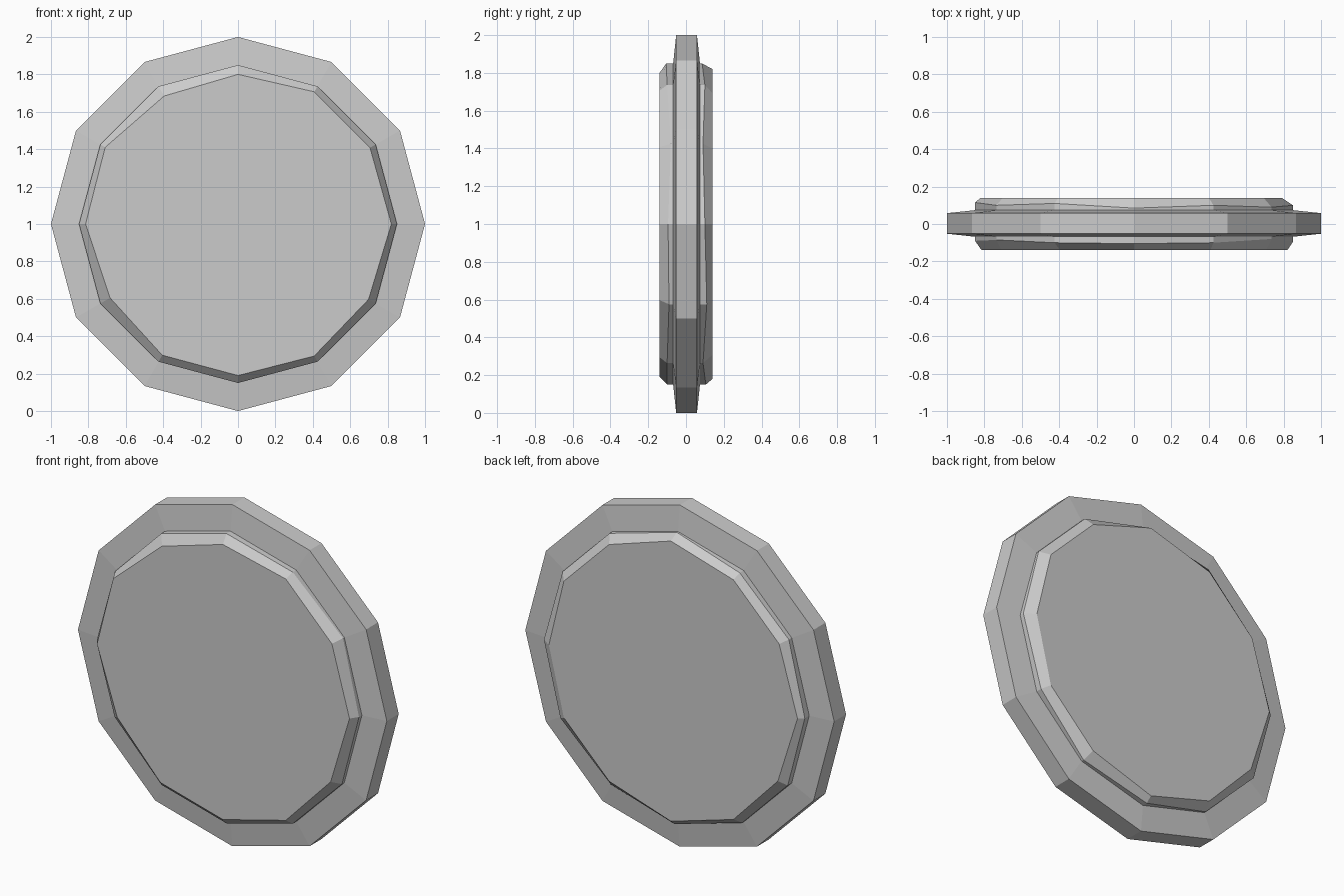
import bpy, bmesh, math

if "Cube" in bpy.data.objects:
    bpy.data.objects.remove(bpy.data.objects["Cube"])

N = 12
# Slightly irregular hand-cut chamfer: inner radius and crease depth per corner
FRONT_R = [.82, .815, .816, .80, .79, .82, .815, .79, .81, .81, .815, .806]
FRONT_D = [.095, .08, .10, .105, .10, .085, .09, .09, .10, .10, .10, .09]
BACK_R = [.79, .80, .80, .82, .81, .81, .82, .80, .81, .82, .80, .80]
BACK_D = [.10, .09, .10, .085, .11, .10, .115, .11, .085, .105, .09, .11]


def ring(bm, radii, depths):
    """One 12-sided loop around the y axis."""
    verts = []
    for i in range(N):
        a = 2 * math.pi * i / N
        verts.append(bm.verts.new((radii[i] * math.cos(a), depths[i],
                                   1 + radii[i] * math.sin(a))))
    return verts


def flat(v):
    return [v] * N


bm = bmesh.new()
# Loops from front panel, over the rim, to back panel
rings = [ring(bm, r, d) for r, d in [
    (FRONT_R, flat(-.14)),
    (flat(.85), [-d for d in FRONT_D]),
    (flat(.85), flat(-.068)),
    (flat(1), flat(-.052)),
    (flat(1), flat(.058)),
    (flat(.85), flat(.074)),
    (flat(.85), BACK_D),
    (BACK_R, flat(.14)),
]]
for a, b in zip(rings, rings[1:]):
    for i in range(N):
        j = (i + 1) % N
        bm.faces.new((a[i], a[j], b[j], b[i]))
# Flat front and back panels
bm.faces.new(rings[0])
bm.faces.new(rings[-1])
bmesh.ops.recalc_face_normals(bm, faces=bm.faces)

mesh = bpy.data.meshes.new("stepped_disc")
bm.to_mesh(mesh)
bm.free()
bpy.context.collection.objects.link(bpy.data.objects.new("stepped_disc", mesh))
